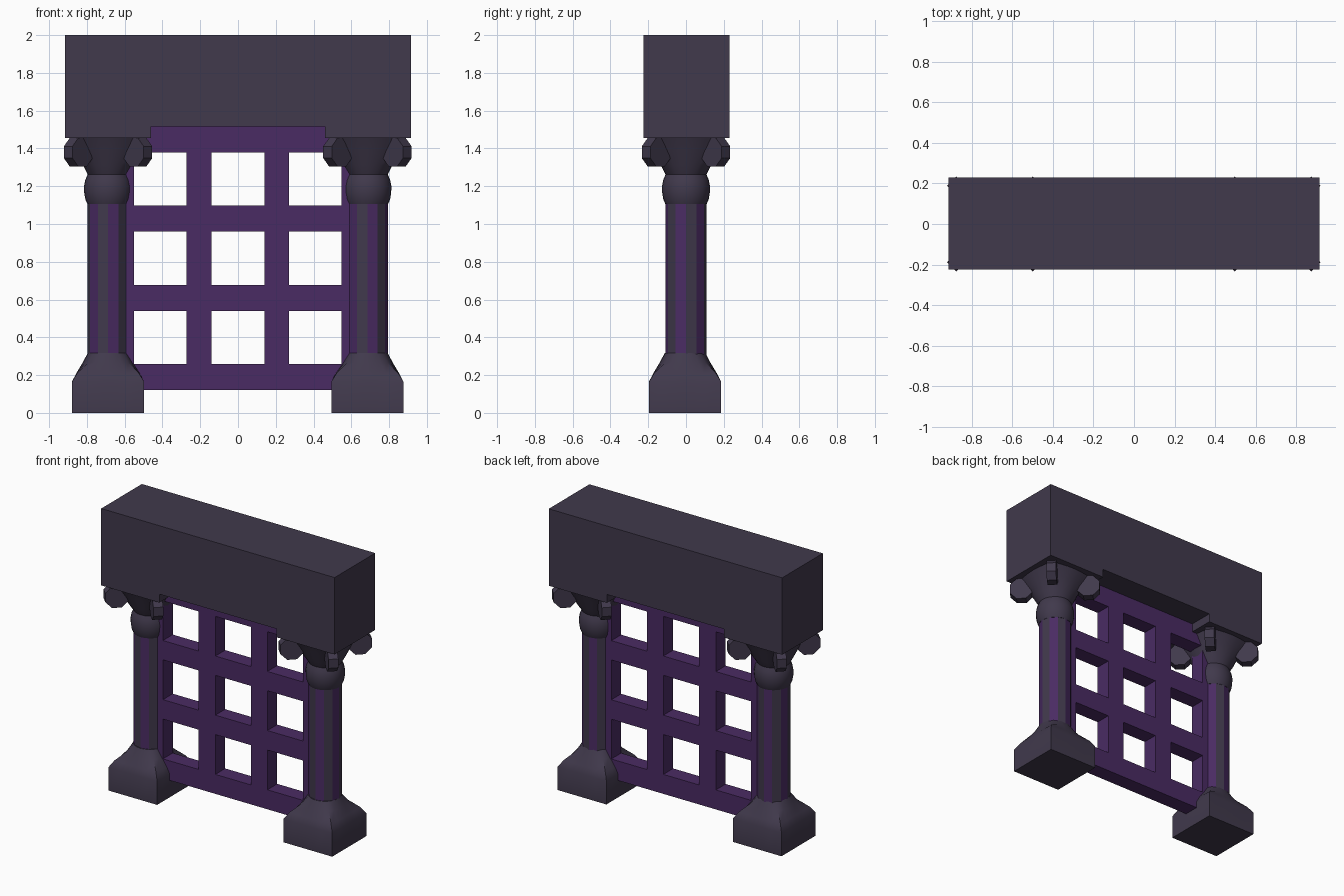
import bpy, bmesh
from math import sin, cos, pi

if "Cube" in bpy.data.objects:
    bpy.data.objects.remove(bpy.data.objects["Cube"])


def material(name, rgb):
    m = bpy.data.materials.new(name)
    m.diffuse_color = (*rgb, 1)
    m.use_nodes = True
    m.node_tree.nodes["Principled BSDF"].inputs["Base Color"].default_value = m.diffuse_color
    return m


STONE = material("dark_stone", (0.052, 0.041, 0.072))
PURPLE = material("purple", (0.068, 0.024, 0.125))


def add_object(name, verts, faces, mats, smooth=False):
    me = bpy.data.meshes.new(name)
    me.from_pydata(verts, [], faces)
    bm = bmesh.new()
    bm.from_mesh(me)
    bmesh.ops.recalc_face_normals(bm, faces=bm.faces)
    bm.to_mesh(me)
    bm.free()
    for m in mats:
        me.materials.append(m)
    ob = bpy.data.objects.new(name, me)
    bpy.context.collection.objects.link(ob)
    if smooth:
        bpy.ops.object.select_all(action='DESELECT')
        ob.select_set(True)
        bpy.context.view_layer.objects.active = ob
        bpy.ops.object.shade_smooth_by_angle(angle=0.55)
    return ob


def loft(name, cx, cy, rings, n, mats, smooth=False):
    """rings: (half width, z, squareness); 0 is a circle, 1 a square."""
    verts, faces = [], []
    for r, z, sq in rings:
        for i in range(n):
            c, s = cos(2 * pi * i / n), sin(2 * pi * i / n)
            k = r * (1 - sq + sq / max(abs(c), abs(s)))
            verts.append((cx + k * c, cy + k * s, z))
    for j in range(len(rings) - 1):
        for i in range(n):
            a, b = j * n + i, j * n + (i + 1) % n
            faces.append((a, b, b + n, a + n))
    faces.append(tuple(range(n)))
    faces.append(tuple(range(len(verts) - n, len(verts))))
    return add_object(name, verts, faces, mats, smooth)


def prism(name, profile, to_front, to_back, mats):
    """Extrude a closed 2D profile between two mapped planes."""
    n = len(profile)
    verts = [to_front(*p) for p in profile] + [to_back(*p) for p in profile]
    faces = [tuple(range(n)), tuple(range(n, 2 * n))]
    faces += [(i, (i + 1) % n, n + (i + 1) % n, n + i) for i in range(n)]
    return add_object(name, verts, faces, mats)


# Lintel with a shallow notch over the lattice
prism("lintel",
      [(-0.915, 1.455), (-0.46, 1.455), (-0.46, 1.515), (0.46, 1.515),
       (0.46, 1.455), (0.915, 1.455), (0.915, 2), (-0.915, 2)],
      lambda x, z: (x, -0.225, z), lambda x, z: (x, 0.23, z), [STONE])

# Lattice: cell grid with the nine openings left out, then thickened
xs = [-0.69, -0.55, -0.273, -0.139, 0.139, 0.269, 0.547, 0.69]
zs = [0.12, 0.258, 0.54, 0.678, 0.96, 1.097, 1.378, 1.52]
verts = [(x, 0, z) for z in zs for x in xs]
faces = [(j * 8 + i, j * 8 + i + 1, j * 8 + i + 9, j * 8 + i + 8)
         for j in range(7) for i in range(7) if not (i % 2 and j % 2)]
lattice = add_object("lattice", verts, faces, [PURPLE])
solid = lattice.modifiers.new("thickness", 'SOLIDIFY')
solid.thickness, solid.offset = 0.11, 0

for side, cx in (("left", -0.688), ("right", 0.685)):
    # Square foot turning into a round collar
    loft(side + "_base", cx, -0.005,
         [(0.191, 0, 1), (0.191, 0.165, 1), (0.168, 0.21, 0.9),
          (0.135, 0.265, 0.3), (0.107, 0.318, 0)], 24, [STONE], True)

    # Twelve-sided shaft with alternating coloured facets
    shaft = loft(side + "_shaft", cx, 0,
                 [(0.109, 0.29, 0), (0.109, 1.13, 0)], 12, [STONE, PURPLE])
    for i in range(12):
        shaft.data.polygons[i].material_index = i % 2

    # Bulging neck ring
    loft(side + "_neck_ring", cx, 0,
         [(0.109, 1.105, 0), (0.12, 1.13, 0), (0.126, 1.165, 0),
          (0.127, 1.2, 0), (0.12, 1.235, 0), (0.107, 1.265, 0)],
         24, [STONE], True)

    # Flaring capital
    loft(side + "_capital", cx, 0,
         [(0.107, 1.26, 0), (0.132, 1.31, 0.15), (0.16, 1.385, 0.4),
          (0.195, 1.46, 0.6)], 24, [STONE], True)

    # Eight-sided scroll on each corner of the capital
    for k in range(4):
        a = pi / 4 + k * pi / 2
        octagon = [(0.223 + 0.082 * cos(pi / 8 + i * pi / 4),
                    1.38 + 0.082 * sin(pi / 8 + i * pi / 4)) for i in range(8)]

        def place(offset):
            return lambda r, z: (cx + r * cos(a) - offset * sin(a),
                                 r * sin(a) + offset * cos(a), z)
        prism(f"{side}_scroll_{k + 1}", octagon,
              place(-0.032), place(0.032), [STONE])
